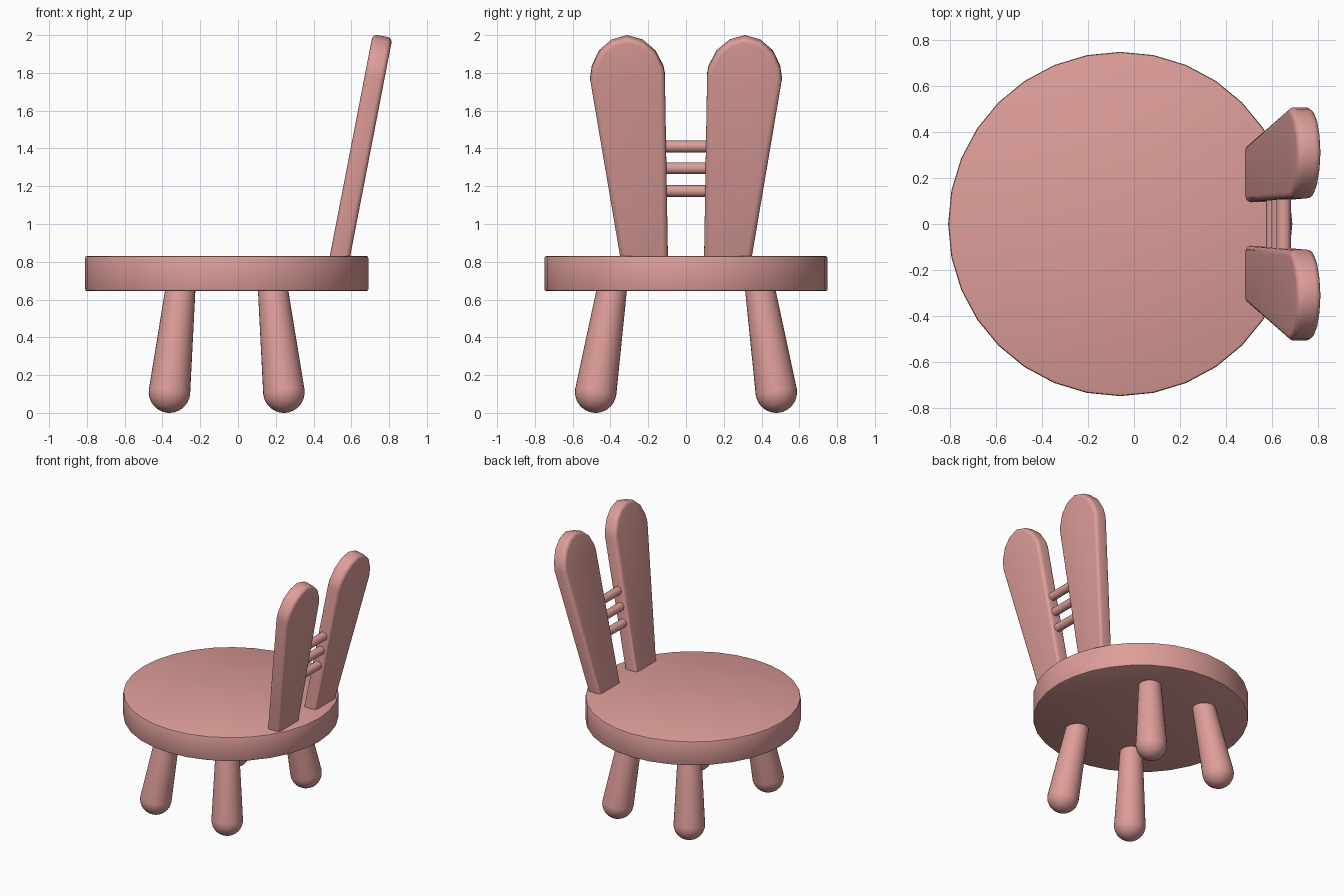
import bpy, bmesh, math
from mathutils import Vector, Matrix

if "Cube" in bpy.data.objects:
    bpy.data.objects.remove(bpy.data.objects["Cube"])

pink = bpy.data.materials.new("pink_paint")
pink.diffuse_color = (0.73, 0.34, 0.32, 1)
pink.use_nodes = True
pink.node_tree.nodes["Principled BSDF"].inputs["Base Color"].default_value = pink.diffuse_color
CX = -0.06                      # seat centre in x
TILT = math.radians(10.95)      # backward lean of the backrest
PIVOT = Vector((0.54, 0, 0.83))


def finish(name, bm, matrix=Matrix.Identity(4), angle=35):
    bmesh.ops.transform(bm, matrix=matrix, verts=bm.verts)
    bmesh.ops.recalc_face_normals(bm, faces=bm.faces)
    me = bpy.data.meshes.new(name)
    bm.to_mesh(me)
    bm.free()
    me.shade_smooth()
    me.set_sharp_from_angle(angle=math.radians(angle))
    me.materials.append(pink)
    ob = bpy.data.objects.new(name, me)
    bpy.context.collection.objects.link(ob)


def lathe(profile, sides):
    """Revolve (radius, height) points about z."""
    bm = bmesh.new()
    vs = [bm.verts.new((r, 0, z)) for r, z in profile]
    es = [bm.edges.new(p) for p in zip(vs, vs[1:])]
    bmesh.ops.spin(bm, geom=vs + es, cent=(0, 0, 0), axis=(0, 0, 1),
                   angle=math.tau, steps=sides)
    bmesh.ops.remove_doubles(bm, verts=bm.verts, dist=1e-4)
    return bm


def between(a, b):
    """Place the z axis at a, pointing to b."""
    rot = (b - a).to_track_quat('Z', 'Y').to_matrix().to_4x4()
    return Matrix.Translation(a) @ rot


# Round seat with slightly softened rims
seat = [(0, 0.645), (0.74, 0.645), (0.747, 0.648), (0.75, 0.655),
        (0.75, 0.82), (0.747, 0.827), (0.74, 0.83), (0, 0.83)]
finish("seat", lathe(seat, 32), Matrix.Translation((CX, 0, 0)))

# Four splayed legs, tapered upward with ball ends
for sx, end in ((-1, "left"), (1, "right")):
    for sy, side in ((-1, "front"), (1, "back")):
        foot = Vector((CX + sx * 0.303, sy * 0.478, 0.11))
        top = Vector((CX + sx * 0.24, sy * 0.385, 0.70))
        length = (top - foot).length
        prof = [(0.11 * math.sin(t), -0.11 * math.cos(t))
                for t in (math.pi / 2 * i / 8 for i in range(9))]
        prof += [(0.077, length), (0, length)]
        finish(f"{side}_{end}_leg", lathe(prof, 32), between(foot, top))

# Two ear-shaped back panels: outline in (y, height along the lean)
outline = [(0.095, -0.05), (0.34, -0.05), (0.508, 0.96), (0.498, 1.025),
           (0.46, 1.105), (0.394, 1.163), (0.312, 1.187), (0.23, 1.163),
           (0.162, 1.105), (0.12, 1.025), (0.112, 0.985)]
lean = Matrix.Translation(PIVOT) @ Matrix.Rotation(TILT, 4, 'Y')
HALF = 0.053
for s, side in ((-1, "front"), (1, "back")):
    bm = bmesh.new()
    face = bm.faces.new([bm.verts.new((-HALF, s * y, v)) for y, v in outline])
    out = bmesh.ops.extrude_face_region(bm, geom=[face], use_keep_orig=True)
    moved = [g for g in out["geom"] if isinstance(g, bmesh.types.BMVert)]
    bmesh.ops.translate(bm, vec=(2 * HALF, 0, 0), verts=moved)
    bmesh.ops.recalc_face_normals(bm, faces=bm.faces)
    rims = [e for e in bm.edges
            if abs(e.verts[0].co.x - e.verts[1].co.x) < 1e-5]
    bmesh.ops.bevel(bm, geom=rims, offset=0.026, segments=4, profile=0.5,
                    affect='EDGES', clamp_overlap=True)
    finish(f"{side}_back_panel", bm, lean)

# Three rungs joining the panels
for i, z in enumerate((1.175, 1.295, 1.41)):
    x = PIVOT.x + (z - PIVOT.z) * math.tan(TILT)
    rung = [(0, 0), (0.031, 0), (0.031, 0.26), (0, 0.26)]
    finish(f"back_rung_{i + 1}", lathe(rung, 20),
           between(Vector((x, -0.13, z)), Vector((x, 0.13, z))))
